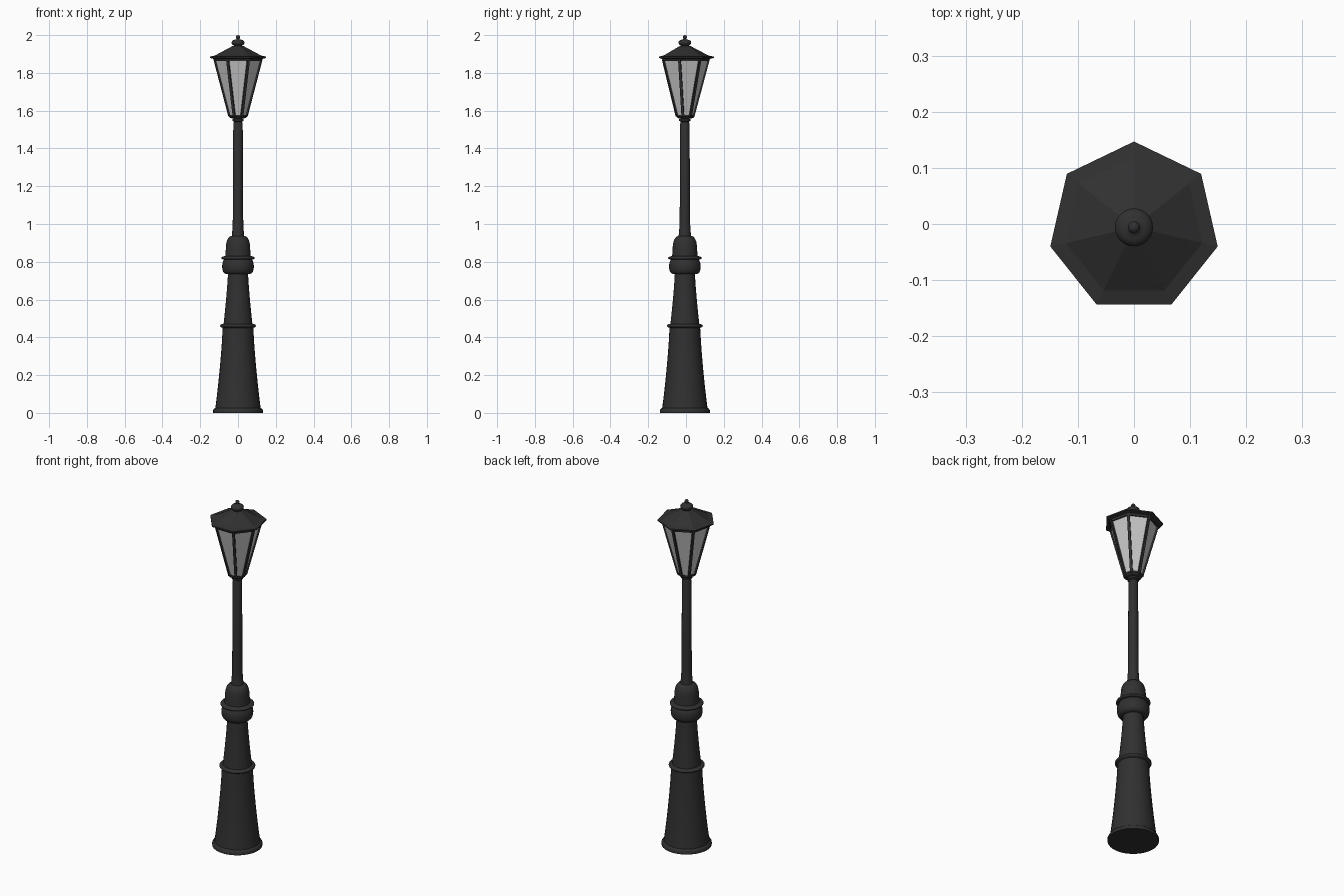
import bpy, bmesh, math
from mathutils import Vector

if "Cube" in bpy.data.objects:
    bpy.data.objects.remove(bpy.data.objects["Cube"])

CY = -0.006   # the post axis sits slightly forward; the roof's single point is at the back


def material(name, v):
    m = bpy.data.materials.new(name)
    m.diffuse_color = (v, v, v, 1)
    m.use_nodes = True
    m.node_tree.nodes["Principled BSDF"].inputs["Base Color"].default_value = m.diffuse_color
    return m


IRON = material("black_iron", 0.03)
GLASS = material("pale_glass", 0.6)


def finish(name, bm, mat, smooth=None):
    bmesh.ops.recalc_face_normals(bm, faces=bm.faces)
    me = bpy.data.meshes.new(name)
    bm.to_mesh(me)
    bm.free()
    ob = bpy.data.objects.new(name, me)
    bpy.context.collection.objects.link(ob)
    me.materials.append(mat)
    if smooth:
        bpy.ops.object.select_all(action='DESELECT')
        ob.select_set(True)
        bpy.context.view_layer.objects.active = ob
        bpy.ops.object.shade_smooth_by_angle(angle=math.radians(smooth))
    return ob


def corner(r, z, i, n):
    # corner 0 points to the back (+y)
    a = math.pi / 2 + 2 * math.pi * i / n
    return Vector((r * math.cos(a), CY + r * math.sin(a), z))


def lathe(name, profile, n, mat, smooth=None):
    bm = bmesh.new()
    rings = [[bm.verts.new(corner(r, z, i, n)) for i in range(n)] for r, z in profile]
    for a, b in zip(rings, rings[1:]):
        for i in range(n):
            j = (i + 1) % n
            bm.faces.new((a[i], a[j], b[j], b[i]))
    bm.faces.new(rings[0])
    bm.faces.new(rings[-1])
    return finish(name, bm, mat, smooth)


def arc(r0, z0, rx, rz, a0, a1, steps):
    # elliptical run of profile points
    return [(r0 + rx * math.cos(math.radians(a0 + (a1 - a0) * k / steps)),
             z0 + rz * math.sin(math.radians(a0 + (a1 - a0) * k / steps)))
            for k in range(steps + 1)]


# flared foot and lower column
lathe("base_column",
      [(0.132, 0), (0.132, 0.014), (0.127, 0.022), (0.12, 0.026), (0.113, 0.08),
       (0.105, 0.15), (0.097, 0.23), (0.09, 0.31), (0.085, 0.38), (0.081, 0.452)],
      32, IRON, 35)
lathe("waist_ring", [(0.078, 0.445)] + arc(0.083, 0.461, 0.012, 0.009, -90, 90, 6)
      + [(0.074, 0.472)], 32, IRON, 50)
lathe("upper_column",
      [(0.077, 0.465), (0.071, 0.52), (0.064, 0.59), (0.058, 0.66), (0.054, 0.72), (0.053, 0.75)],
      32, IRON, 35)

# bulging collar with ring and domed shoulder
lathe("collar", [(0.05, 0.735), (0.07, 0.737)] + arc(0.07, 0.775, 0.014, 0.035, -80, 60, 7)
      + [(0.073, 0.815)], 32, IRON, 50)
lathe("collar_ring", [(0.07, 0.812)] + arc(0.08, 0.82, 0.009, 0.007, -90, 90, 6)
      + [(0.066, 0.832)], 32, IRON, 50)
lathe("shoulder", [(0.068, 0.825), (0.065, 0.86), (0.064, 0.885)]
      + arc(0.03, 0.885, 0.033, 0.053, 10, 90, 6), 32, IRON, 40)

# slim pole and lantern socket
lathe("pole", [(0.034, 0.93), (0.031, 0.955), (0.028, 1.0), (0.027, 1.1), (0.025, 1.53),
               (0.021, 1.543)], 24, IRON, 35)
lathe("lantern_socket", [(0.02, 1.54), (0.03, 1.546), (0.03, 1.555), (0.022, 1.558),
                         (0.022, 1.57)], 24, IRON, 35)

# seven-sided lantern
N = 7
R0, Z0, R1, Z1 = 0.047, 1.57, 0.128, 1.872
lathe("lantern_floor", [(0.03, 1.558), (0.044, 1.562), (0.05, 1.568), (0.051, 1.578)], N, IRON)
lathe("glass_panes", [(R0 - 0.003, Z0), (R1 - 0.003, Z1)], N, GLASS)
lathe("lantern_top_frame", [(0.124, 1.862), (0.13, 1.862), (0.133, 1.878)], N, IRON)

# one bar along every glass corner
bm = bmesh.new()
for i in range(N):
    lo, hi = corner(R0, Z0, i, N), corner(R1, Z1, i, N)
    out = (hi - lo).cross(Vector((0, 0, 1))).normalized()      # tangent
    inward = (hi - lo).cross(out).normalized()
    ends = []
    for p in (lo, hi):
        ends.append([bm.verts.new(p + out * 0.007 * u + inward * 0.004 * v)
                     for u, v in ((-1, -1), (1, -1), (1, 1), (-1, 1))])
    for k in range(4):
        m = (k + 1) % 4
        bm.faces.new((ends[0][k], ends[0][m], ends[1][m], ends[1][k]))
    bm.faces.new(ends[0])
    bm.faces.new(ends[1])
finish("lantern_bars", bm, IRON)

# roof with flat brim
lathe("roof", [(0.125, 1.872), (0.153, 1.879), (0.153, 1.886), (0.125, 1.892), (0.03, 1.942)],
      N, IRON)

# finial
lathe("finial", [(0.026, 1.935), (0.022, 1.944)] + arc(0.012, 1.96, 0.022, 0.016, -60, 70, 8)
      + [(0.01, 1.977), (0.007, 1.981)] + arc(0, 1.989, 0.011, 0.011, -45, 85, 7),
      24, IRON, 45)
